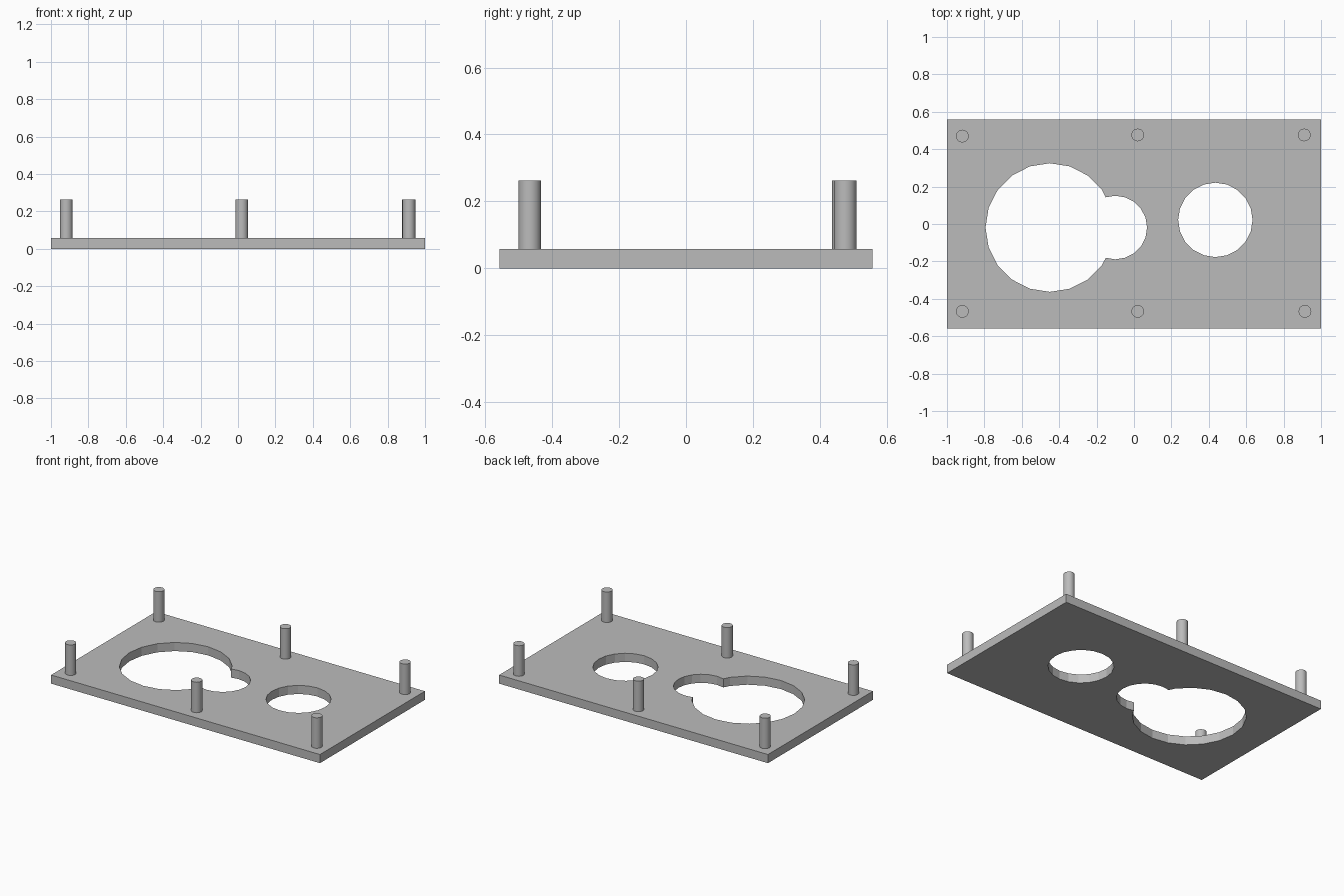
import bpy
import math

default = bpy.data.objects.get("Cube")
if default:
    bpy.data.objects.remove(default, do_unlink=True)

# One plain grey for everything
grey = bpy.data.materials.new("plain_grey")
grey.use_nodes = True
colour = (0.5, 0.5, 0.5, 1)
grey.diffuse_color = colour
grey.node_tree.nodes["Principled BSDF"].inputs["Base Color"].default_value = colour

THICK = 0.058
PEG_TOP = 0.263


def cylinder(name, x, y, radius, bottom, top, sides):
    bpy.ops.mesh.primitive_cylinder_add(
        vertices=sides, radius=radius, depth=top - bottom,
        location=(x, y, (bottom + top) / 2))
    obj = bpy.context.object
    obj.name = name
    obj.data.materials.append(grey)
    return obj


# Base plate
bpy.ops.mesh.primitive_cube_add(size=1, location=(0, 0, THICK / 2))
plate = bpy.context.object
plate.name = "base_plate"
plate.scale = (2, 1.115, THICK)
bpy.ops.object.transform_apply(location=False, rotation=False, scale=True)
plate.data.materials.append(grey)

# Openings: a large one merging with a small one, and a separate round one
openings = {
    "large_opening": (-0.45, -0.019, 0.344, 20),
    "small_opening": (-0.10, -0.019, 0.17, 20),
    "round_opening": (0.435, 0.022, 0.199, 20),
}
for name, (x, y, radius, sides) in openings.items():
    cutter = cylinder(name + "_cutter", x, y, radius, -0.1, 0.2, sides)
    cutter.hide_render = True
    cutter.hide_set(True)
    cut = plate.modifiers.new(name, "BOOLEAN")
    cut.operation = "DIFFERENCE"
    cut.solver = "EXACT"
    cut.object = cutter

# Upright pegs in a front and a back row
rows = {
    "front": [("right", -0.918, -0.467), ("middle", 0.02, -0.467), ("left", 0.914, -0.467)],
    "back": [("right", -0.918, 0.47), ("middle", 0.02, 0.476), ("left", 0.91, 0.476)],
}
for row, pegs in rows.items():
    for side, x, y in pegs:
        cylinder(f"{row}_{side}_peg", x, y, 0.034, THICK - 0.01, PEG_TOP, 20)
        bpy.ops.object.shade_smooth_by_angle(angle=math.radians(30))
